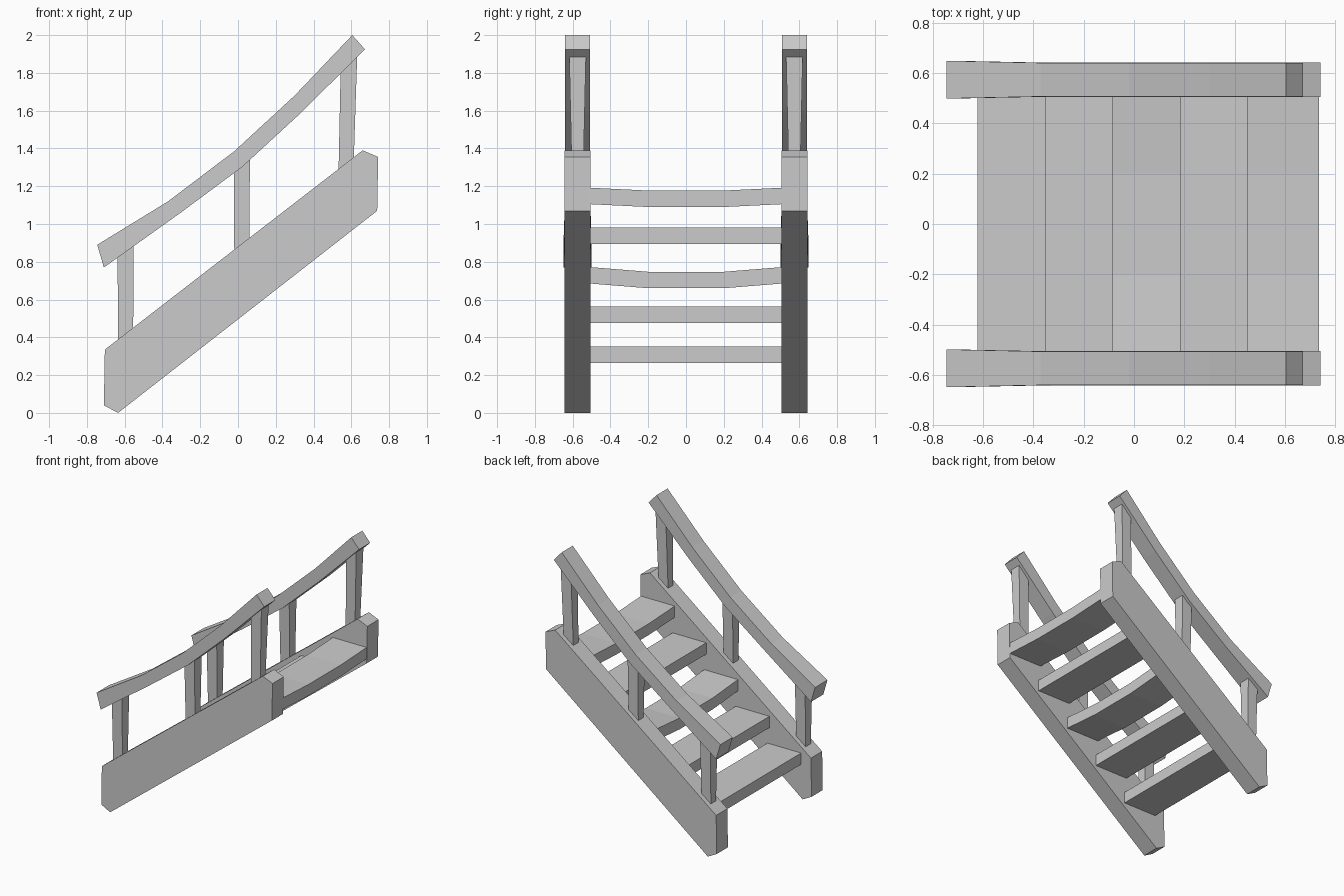
import bpy
import bmesh

cube = bpy.data.objects.get("Cube")
if cube:
    bpy.data.objects.remove(cube, do_unlink=True)

grey = bpy.data.materials.new("plain_grey")
grey.use_nodes = True
grey.diffuse_color = (0.6, 0.6, 0.6, 1)
grey.node_tree.nodes["Principled BSDF"].inputs["Base Color"].default_value = (0.6, 0.6, 0.6, 1)


def loft(name, sections):
    """Bridge a row of matching closed sections and cap both ends."""
    bm = bmesh.new()
    rings = [[bm.verts.new(p) for p in s] for s in sections]
    n = len(rings[0])
    for a, b in zip(rings, rings[1:]):
        for i in range(n):
            j = (i + 1) % n
            bm.faces.new((a[i], a[j], b[j], b[i]))
    bm.faces.new(rings[0][::-1])
    bm.faces.new(rings[-1])
    bmesh.ops.recalc_face_normals(bm, faces=bm.faces)
    mesh = bpy.data.meshes.new(name)
    bm.to_mesh(mesh)
    bm.free()
    mesh.materials.append(grey)
    obj = bpy.data.objects.new(name, mesh)
    bpy.context.collection.objects.link(obj)
    return obj


# Side board outline, and handrail as top/bottom point pairs (x, z)
BOARD = [(-0.71, 0.04), (-0.635, 0), (0.737, 1.07), (0.742, 1.355), (0.66, 1.39), (-0.705, 0.335)]
RAIL = [((-0.745, 0.89), (-0.71, 0.77)), ((-0.37, 1.12), (-0.31, 1.055)),
        ((-0.02, 1.385), (0.02, 1.30)), ((0.30, 1.68), (0.335, 1.59)),
        ((0.605, 2.0), (0.672, 1.925))]
# Posts: bottom x, bottom z, top x, top z
POSTS = {"lower": (-0.595, 0.30, -0.595, 0.88),
         "middle": (0.02, 0.75, 0.02, 1.34),
         "upper": (0.57, 1.22, 0.588, 1.89)}
MID = 0.574

for side, s in (("left", 1), ("right", -1)):
    # Side board
    loft(f"side_board_{side}", [[(x, s * y, z) for x, z in BOARD] for y in (0.506, 0.642)])

    # Handrail, slightly wider at the foot
    sections = []
    for i, ((tx, tz), (bx, bz)) in enumerate(RAIL):
        h = 0.075 if i == 0 else 0.067
        lo, hi = s * (MID - h), s * (MID + h)
        sections.append([(tx, lo, tz), (tx, hi, tz), (bx, hi, bz), (bx, lo, bz)])
    loft(f"handrail_{side}", sections)

    # Posts, flaring towards the rail
    for label, (bx, bz, tx, tz) in POSTS.items():
        rings = []
        for x, z, hx, hy in ((bx, bz, 0.039, 0.029), (tx, tz, 0.043, 0.044)):
            rings.append([(x + i * hx, s * MID + j * hy, z)
                          for i, j in ((-1, -1), (1, -1), (1, 1), (-1, 1))])
        loft(f"{label}_post_{side}", rings)

# Treads, some sagging in the middle
for k, sag in enumerate((0, 0, 0.025, 0, 0.015)):
    x = -0.622 + 0.268 * k
    z = 0.265 + 0.21 * k
    sections = []
    for y, d in ((-0.51, 0), (-0.2, sag), (0.2, sag), (0.51, 0)):
        a, b = z - d, z + 0.087 - d
        sections.append([(x, y, a), (x + 0.286, y, a), (x + 0.286, y, b), (x, y, b)])
    loft(f"tread_{k + 1}", sections)
